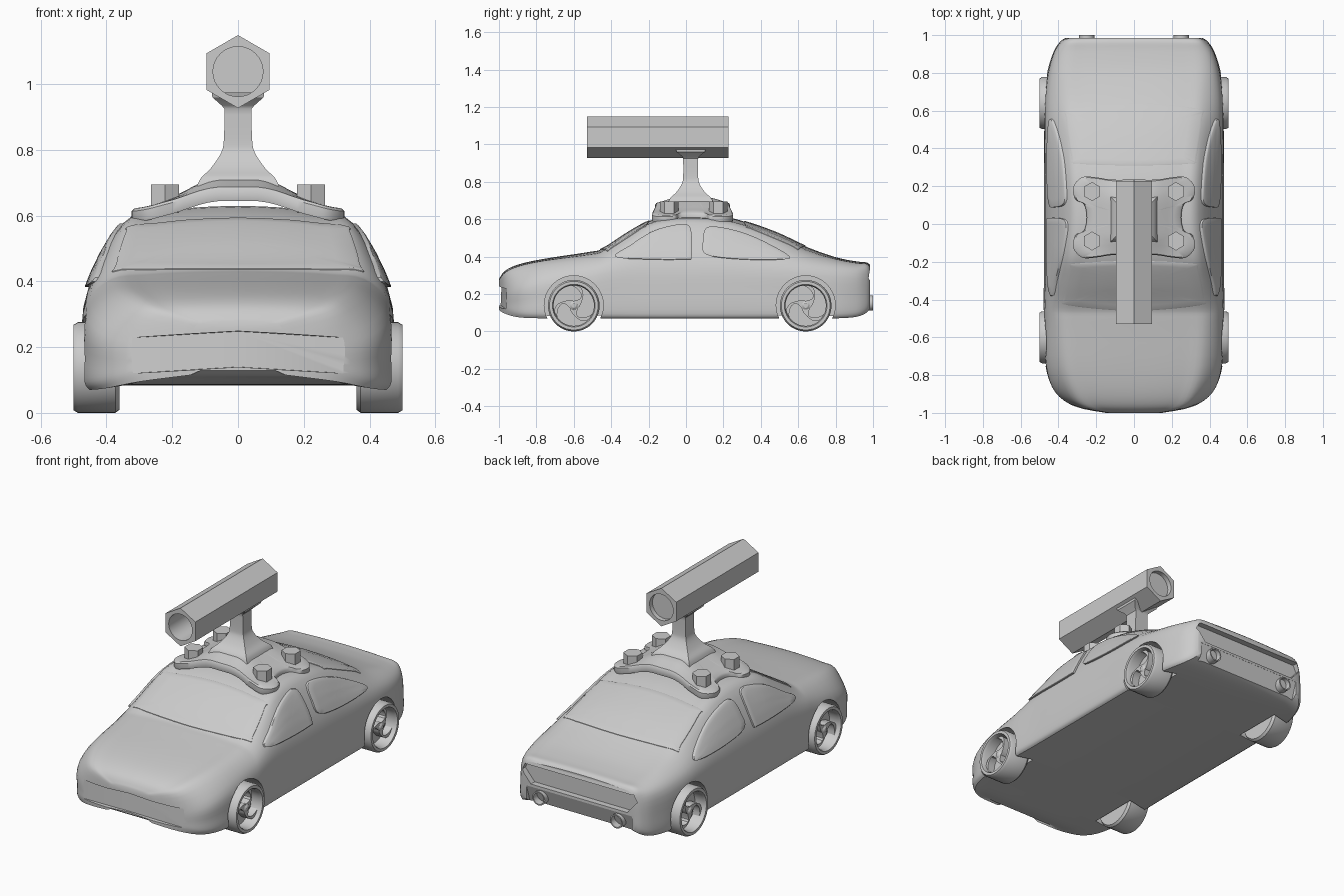
import bpy, bmesh, math
from mathutils import Vector
from mathutils.bvhtree import BVHTree

if "Cube" in bpy.data.objects:
    bpy.data.objects.remove(bpy.data.objects["Cube"])


def make(name, verts, faces, angle=35):
    me = bpy.data.meshes.new(name)
    me.from_pydata(verts, [], faces)
    bm = bmesh.new()
    bm.from_mesh(me)
    bmesh.ops.recalc_face_normals(bm, faces=bm.faces)
    bm.to_mesh(me)
    bm.free()
    ob = bpy.data.objects.new(name, me)
    bpy.context.collection.objects.link(ob)
    shade(ob, angle)
    return ob


def shade(ob, angle):
    bpy.ops.object.select_all(action='DESELECT')
    ob.select_set(True)
    bpy.context.view_layer.objects.active = ob
    if angle:
        bpy.ops.object.shade_smooth_by_angle(angle=math.radians(angle))


def loft(name, rings, caps=True, closed=False, angle=35):
    n, m = len(rings[0]), len(rings)
    faces = []
    for i in range(m if closed else m - 1):
        a, b = i * n, (i + 1) % m * n
        faces += [(a + j, a + (j + 1) % n, b + (j + 1) % n, b + j) for j in range(n)]
    if caps and not closed:
        faces += [tuple(range(n)), tuple((m - 1) * n + j for j in range(n))]
    return make(name, [tuple(v) for r in rings for v in r], faces, angle)


def spline(pts, sub, closed=False):
    """Catmull-Rom through points of any dimension."""
    n, out = len(pts), []
    for i in range(n if closed else n - 1):
        ks = [(i + k) % n if closed else min(max(i + k, 0), n - 1) for k in (-1, 0, 1, 2)]
        for s in range(sub):
            t = s / sub
            out.append(tuple(
                0.5 * (2 * b + (c - a) * t + (2 * a - 5 * b + 4 * c - d) * t * t + (3 * b - a - 3 * c + d) * t ** 3)
                for a, b, c, d in zip(*[pts[k] for k in ks])))
    return out if closed else out + [tuple(pts[-1])]


def circle(r, n, phase=0.0):
    return [(r * math.cos(phase + 2 * math.pi * k / n), r * math.sin(phase + 2 * math.pi * k / n)) for k in range(n)]


def rod_y(name, rings, cx, cz, n=32, phase=0.0, angle=35):
    """Rings of (radius, y) along the y axis."""
    return loft(name, [[(cx + a, y, cz + b) for a, b in circle(r, n, phase)] for r, y in rings], angle=angle)


def rod_x(name, rings, cy, cz, n=40, closed=False):
    return loft(name, [[(x, cy + a, cz + b) for a, b in circle(r, n)] for r, x in rings], closed=closed)


def cut(ob, cutter):
    mod = ob.modifiers.new('cut', 'BOOLEAN')
    mod.object, mod.operation, mod.solver = cutter, 'DIFFERENCE', 'EXACT'
    bpy.context.view_layer.objects.active = ob
    bpy.ops.object.modifier_apply(modifier=mod.name)
    bpy.data.objects.remove(cutter)


# Body stations: y, half width, bottom z, shoulder x, shoulder z, top edge x, top edge z, centre top z
stations = [
    (-1.0, .15, .115, .15, .20, .13, .265, .28), (-.967, .31, .095, .305, .21, .27, .305, .325),
    (-.89, .415, .075, .41, .24, .33, .34, .36), (-.75, .467, .07, .455, .28, .37, .37, .39),
    (-.52, .478, .07, .462, .32, .385, .40, .425), (-.44, .478, .07, .462, .34, .38, .42, .445),
    (-.30, .475, .07, .457, .37, .37, .50, .535), (-.17, .475, .07, .455, .38, .355, .565, .60),
    (0, .475, .07, .455, .38, .345, .58, .63), (.2, .475, .07, .455, .38, .345, .57, .615),
    (.35, .475, .07, .457, .37, .35, .535, .575), (.5, .475, .07, .46, .36, .355, .485, .52),
    (.65, .472, .07, .46, .34, .37, .42, .45), (.8, .458, .07, .445, .32, .375, .38, .397),
    (.91, .425, .078, .415, .31, .36, .36, .375), (.965, .39, .10, .38, .30, .345, .355, .369),
    (.985, .36, .125, .355, .28, .33, .335, .355)]
rings = []
for y, w, zb, ws, zs, we, ze, zt in spline(stations, 4):
    half = [(.76 * w, zb + .014)] + spline([(.965 * w, zb), (w, zb + .025), (w, .55 * zb + .45 * zs), (ws, zs),
            (we, ze), (.72 * we, ze + .6 * (zt - ze)), (.36 * we, zt - .1 * (zt - ze)), (0, zt)], 4)
    rings.append([(x, y, z) for x, z in half] + [(-x, y, z) for x, z in half[-2::-1]])
body = loft('car_body', rings)
tree = BVHTree.FromObject(body, bpy.context.evaluated_depsgraph_get())


# Window panels laid onto the body surface
def panel(name, outline, axis, off, side=1):
    pts = spline(outline, 4, True)
    c = [sum(p[k] for p in pts) / len(pts) for k in (0, 1)]

    def project(p, d):
        if axis == 'z':
            hit = tree.ray_cast(Vector((p[0], p[1], 3)), Vector((0, 0, -1)))[0]
            return hit + Vector((0, 0, d))
        hit = tree.ray_cast(Vector((3 * side, p[0], p[1])), Vector((-side, 0, 0)))[0]
        return hit + Vector((side * d, 0, 0))
    layers = [(1, -.01), (1, off), (.97, off + .002)] + [(s, off + .002) for s in (.8, .6, .4, .2, .02)]
    loft(name, [[project([c[k] + (p[k] - c[k]) * s for k in (0, 1)], d) for p in pts] for s, d in layers])


for s, label in ((1, 'right'), (-1, 'left')):
    panel('front_window_' + label, [(-.38, .40), (-.30, .46), (-.18, .535), (-.06, .57), (.01, .57),
                                    (.03, .52), (.03, .40), (0, .385), (-.2, .385)], 'x', .011, s)
    panel('rear_window_' + label, [(.11, .41), (.09, .48), (.11, .555), (.2, .555), (.33, .52), (.45, .465),
                                   (.55, .405), (.52, .385), (.3, .385)], 'x', .011, s)
panel('windshield', [(-.35, -.43), (-.37, -.39), (-.34, -.24), (-.31, -.21), (0, -.195), (.31, -.21),
                     (.34, -.24), (.37, -.39), (.35, -.43), (0, -.46)], 'z', .003)
panel('rear_glass', [(-.34, .61), (-.36, .56), (-.33, .35), (-.3, .32), (0, .31), (.3, .32),
                     (.33, .35), (.36, .56), (.34, .61), (0, .64)], 'z', .003)

# Wheel arches, front bumper undercut, rear recess and rear valance undercut
AXLES = {'front': -.6, 'rear': .64}
for y in AXLES.values():
    for s in (1, -1):
        cut(body, rod_x('arch_cutter', [(.158, s * .35), (.158, s * .6)], y, .14))
cut(body, loft('bumper_cutter', [[(x, y, z + dz) for y, z in ((-1.1, .245), (y0, .238), (y0 - .005, .13), (-1.1, .125))]
                                 for x, y0, dz in ((-.33, -.957, -.01), (0, -.986, .01), (.33, -.957, -.01))]))
cut(body, loft('tail_cutter', [[(x, y, z) for x, z in ((-.35, .325), (.35, .325), (.37, .285), (.31, .215),
                                                       (-.31, .215), (-.37, .285))] for y in (.95, 1.1)]))
cut(body, loft('valance_cutter', [[(x, y, z) for y, z in ((1.1, .2), (.984, .2), (.935, .05), (1.1, .05))]
                                  for x in (-.34, .34)]))
shade(body, 35)

# Wheels with three swirling spokes
R = .138
tyre = [(.108, .36), (.128, .36), (R, .373), (R, .487), (.13, .5), (.114, .5), (.108, .485)]
for label, y in AXLES.items():
    for s in (1, -1):
        tag = label + ('_right' if s > 0 else '_left')
        rod_x('tyre_' + tag, [(r, s * x) for r, x in tyre], y, R, closed=True)
        rod_x('rim_disc_' + tag, [(.11, s * .36), (.11, s * .43)], y, R)
        rod_x('hub_' + tag, [(.022, s * .42), (.022, s * .475), (.012, s * .482)], y, R, 16)
        for k in range(3):
            sections = []
            for i in range(9):
                t = i / 8
                r, a = .01 + .102 * t, k * 2 * math.pi / 3 + .5 + 1.1 * t * t
                h = .014 + .008 * math.cos(2 * math.pi * t)
                nx, nz = -math.sin(a) * h, math.cos(a) * h
                cy, cz = y + r * math.cos(a), R + r * math.sin(a)
                sections.append([(s * x, cy + q * nx, cz + q * nz) for x, q in
                                 ((.42, -1), (.475, -1), (.475, 1), (.42, 1))])
            loft(f'spoke_{tag}_{k}', sections)

# Exhaust pipes
for s in (1, -1):
    rod_y('exhaust', [(.04, .88), (.04, 1.0), (.033, 1.0), (.031, .93)], s * .25, .152, 24)

# Four-lobed roof plate
CY = .035
quad = [(.25, 0), (.265, .07), (.31, .095), (.322, .16), (.275, .213), (.2, .212), (.12, .2), (0, .2)]
outline = quad + [(-x, y) for x, y in quad[-2::-1]] + [(-x, -y) for x, y in quad[1:]] + [(x, -y) for x, y in quad[-2:0:-1]]
outline = spline(outline, 4, True)


def smooth(t):
    t = min(max(t, 0), 1)
    return t * t * (3 - 2 * t)


def plate_z(x, y):
    rise = 1 - smooth((abs(x) - .05) / .22)
    return .636 + .08 * rise * (1 - .4 * smooth((abs(y) - .08) / .14)) - .014 * smooth((abs(x) - .22) / .1)


def plate_ring(s, drop):
    return [(x * s, y * s + CY, plate_z(x * s, y * s) - drop) for x, y in outline]


loft('roof_plate', [plate_ring(s, .042) for s in (.02, .3, .6, .8, .99)] + [plate_ring(1, .034), plate_ring(1, .008)]
     + [plate_ring(s, 0) for s in (.97, .85, .7, .55, .4, .25, .02)])

# Hex bolts
for x in (-.222, .222):
    for y in (-.09, .172):
        loft('bolt', [[(x + a, y + b, z) for a, b in circle(.05, 6, math.pi / 6)] for z in (.61, .694)], angle=0)

# Flared square pedestal: z, half x, half y
profile = spline([(.69, .125, .12), (.715, .112, .108), (.745, .082, .076), (.79, .052, .047), (.83, .043, .04),
                  (.925, .041, .04)], 4) + [(.935, .05, .045), (.96, .078, .075), (.975, .08, .08)]
loft('pedestal', [[(a * i, .025 + b * j, z) for i, j in ((1, 1), (-1, 1), (-1, -1), (1, -1))]
                  for z, a, b in profile], angle=30)

# Hexagonal barrel with a round bore in each end
barrel = rod_y('barrel', [(.111, -.53), (.111, .227)], 0, 1.038, 6, math.pi / 6, 0)
cut(barrel, rod_y('bore_cutter', [(.076, -.7), (.076, .1)], 0, 1.038, 32))
cut(barrel, rod_y('breech_cutter', [(.076, .2), (.076, .4)], 0, 1.038, 32))
shade(barrel, 30)
